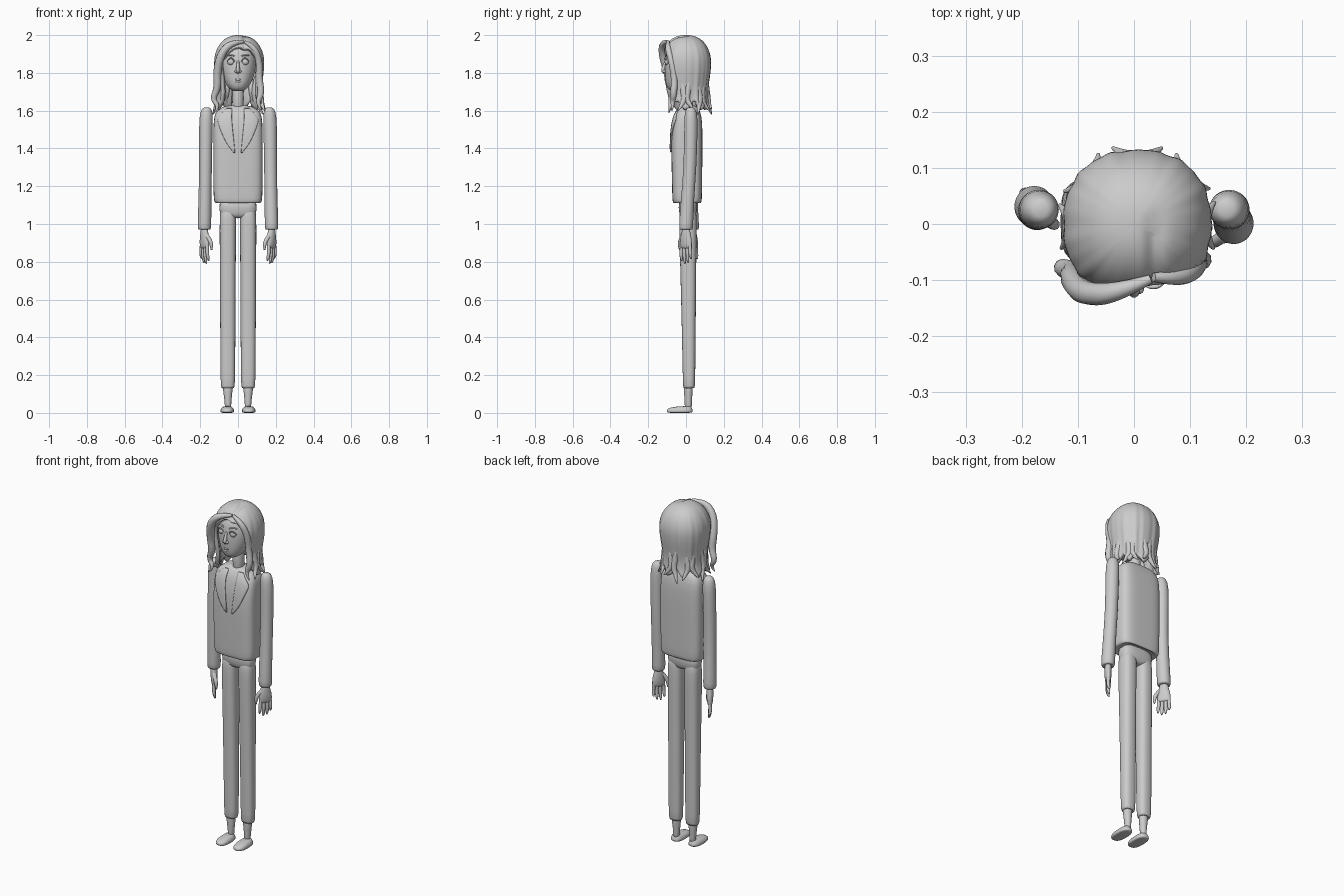
import bpy, bmesh, math
from mathutils import Vector, Matrix
from mathutils.bvhtree import BVHTree


def make(name, verts, faces, sub=0, thick=0, offset=-1):
    me = bpy.data.meshes.new(name)
    me.from_pydata([tuple(v) for v in verts], [], faces)
    bm = bmesh.new()
    bm.from_mesh(me)
    bmesh.ops.remove_doubles(bm, verts=bm.verts, dist=1e-5)
    bmesh.ops.recalc_face_normals(bm, faces=bm.faces)
    bm.to_mesh(me)
    bm.free()
    me.shade_smooth()
    ob = bpy.data.objects.new(name, me)
    bpy.context.collection.objects.link(ob)
    if thick:
        m = ob.modifiers.new("thickness", 'SOLIDIFY')
        m.thickness, m.offset = thick, offset
    if sub:
        ob.modifiers.new("smooth", 'SUBSURF').levels = sub
        ob.modifiers["smooth"].render_levels = sub
    return ob


def se(a, p):
    return math.copysign(abs(a) ** p, a)


def loft(name, rings, n=2.0, seg=24, sub=1, spin=0, pivot=(0, 0)):
    """Stack of superellipse rings (cx, cy, z, rx, ry), closed at both ends."""
    verts, faces = [], []
    rot = Matrix.Rotation(spin, 3, 'Z')
    piv = Vector((pivot[0], pivot[1], 0))
    for cx, cy, z, rx, ry in rings:
        for i in range(seg):
            t = 2 * math.pi * i / seg
            p = Vector((cx + rx * se(math.cos(t), 2 / n), cy + ry * se(math.sin(t), 2 / n), z))
            verts.append(rot @ (p - piv) + piv)
    for k in range(len(rings) - 1):
        for i in range(seg):
            j = (i + 1) % seg
            faces.append((k * seg + i, k * seg + j, (k + 1) * seg + j, (k + 1) * seg + i))
    faces += [tuple(range(seg)), tuple(range((len(rings) - 1) * seg, len(rings) * seg))]
    return make(name, verts, faces, sub)


def tube(name, pts, res=4):
    """Tapered round strand through points (x, y, z, radius)."""
    cu = bpy.data.curves.new(name, 'CURVE')
    cu.dimensions = '3D'
    cu.bevel_depth, cu.bevel_resolution, cu.use_fill_caps = 1.0, 3, True
    sp = cu.splines.new('NURBS')
    sp.points.add(len(pts) - 1)
    for p, (x, y, z, r) in zip(sp.points, pts):
        p.co, p.radius = (x, y, z, 1), r
    sp.use_endpoint_u, sp.order_u, sp.resolution_u = True, 3, res
    ob = bpy.data.objects.new(name, cu)
    bpy.context.collection.objects.link(ob)
    return ob


def ball(name, loc, scale, rot=0):
    bpy.ops.mesh.primitive_uv_sphere_add(segments=24, ring_count=14, location=loc)
    ob = bpy.context.object
    ob.name, ob.scale, ob.rotation_euler = name, scale, (0, rot, 0)
    bpy.ops.object.shade_smooth()
    return ob


# Jacket body, hips and neck
torso = loft("jacket_body", [
    (0, .006, 1.125, .10, .06), (0, .006, 1.108, .116, .07), (0, .006, 1.115, .126, .077),
    (0, .006, 1.15, .13, .079), (0, .005, 1.3, .131, .081), (0, .004, 1.45, .131, .084),
    (0, .008, 1.54, .130, .078), (0, .012, 1.59, .122, .066), (0, .015, 1.615, .095, .05),
    (0, .015, 1.63, .05, .035)], n=4, seg=40)
loft("trouser_seat", [(0, .01, 1.03, .08, .03), (0, .01, 1.045, .094, .043),
                      (0, .01, 1.08, .1, .05), (0, .01, 1.14, .1, .05)], n=3)
loft("neck", [(0, .005, z, .031, .033) for z in (1.58, 1.66, 1.76)])

# Lapels laid on the chest
bpy.context.view_layer.update()
chest = BVHTree.FromObject(torso, bpy.context.evaluated_depsgraph_get())
lapel = [(1.615, .03, .062), (1.585, .032, .085), (1.56, .032, .112), (1.535, .03, .108),
         (1.50, .027, .095), (1.46, .023, .078), (1.42, .019, .058), (1.375, .015, .022)]
for s in (1, -1):
    verts, faces, w = [], [], 6
    for z, a, b in lapel:
        for i in range(w):
            x = s * (a + (b - a) * i / (w - 1))
            hit = chest.ray_cast(Vector((x, -1, z)), Vector((0, 1, 0)))[0]
            verts.append((x, (hit.y if hit else -.03) - .004, z))
    for k in range(len(lapel) - 1):
        for i in range(w - 1):
            q = k * w + i
            faces.append((q, q + 1, q + w + 1, q + w))
    make("lapel", verts, faces, 1, .01, 0)

for s in (1, -1):
    c = s * .054
    # Trouser leg, ankle and foot
    loft("trouser_leg", [
        (c, .016, .135, .022, .02), (c, .016, .125, .034, .029), (c, .016, .15, .039, .033),
        (c, .015, .4, .040, .036), (c, .012, .75, .042, .042), (c, .01, 1.0, .044, .047),
        (c * .98, .01, 1.06, .043, .046), (c * .9, .01, 1.09, .035, .035)], n=2.5)
    loft("ankle", [(c, .012, .16, .027, .025), (c, .012, .12, .026, .024),
                   (c * .98, .012, .05, .016, .018), (c * .98, .012, .015, .018, .02)])
    f = s * .057
    loft("foot", [(f, -.033, 0, .03, .062), (f, -.033, .003, .036, .069), (f, -.033, .018, .036, .069),
                  (f, -.03, .028, .029, .058), (f * .98, .0, .036, .02, .03)], n=2.6)

    # Sleeve
    wy = .0 if s > 0 else .032
    sx, wx = s * .166, s * .178
    ring = [(.166, .025, 1.618, .012, .012), (.166, .025, 1.61, .027, .026),
            (.168, .026, 1.575, .036, .035), (.171, .026, 1.5, .036, .036),
            (.172, .022, 1.3, .034, .034), (.175, .6 * wy + .007, 1.12, .034, .035),
            (.178, wy, .985, .037, .038), (.178, wy, .967, .034, .035), (.178, wy, .972, .02, .02)]
    loft("sleeve", [(s * a, b, z, p, q) for a, b, z, p, q in ring])

    # Hand with four fingers and a thumb, turned so the thumb side points inward
    turn = s * -math.radians(35)
    loft("palm", [(wx, wy, .99, .017, .021), (wx, wy, .955, .018, .024), (wx, wy, .92, .019, .036),
                  (wx, wy, .885, .016, .037), (wx, wy, .868, .011, .034)],
         spin=turn, pivot=(wx, wy))
    rot = Matrix.Rotation(turn, 3, 'Z')
    digits = [[(0, y, .885, .0095), (s * .003, y * 1.1, .85, .0095),
               (-s * .002, y * 1.15, tip + .012, .0085), (-s * .006, y * 1.15, tip, .003)]
              for y, tip in ((-.027, .805), (-.009, .79), (.009, .795), (.026, .815))]
    digits.append([(0, -.02, .94, .012), (-s * .008, -.042, .915, .011),
                   (-s * .012, -.05, .885, .010), (-s * .012, -.048, .862, .004)])
    for k, d in enumerate(digits):
        pts = []
        for x, y, z, r in d:
            p = rot @ Vector((x, y, 0))
            pts.append((wx + p.x, wy + p.y, z, r))
        tube("thumb" if k == 4 else "finger", pts)

# Head, tapering to the chin
loft("head", [
    (0, -.045, 1.703, .018, .02), (0, -.045, 1.708, .036, .045), (0, -.032, 1.73, .060, .073),
    (0, -.022, 1.765, .079, .088), (0, -.018, 1.81, .092, .094), (0, -.015, 1.86, .097, .096),
    (0, -.01, 1.905, .093, .094), (0, -.005, 1.945, .075, .078), (0, 0, 1.968, .04, .04)],
    n=2.2, seg=32)

# Face
for s in (1, -1):
    ball("eye", (s * .038, -.099, 1.858), (.018, .014, .017))
    tube("eyelid", [(s * .018, -.106, 1.858, .002), (s * .024, -.113, 1.877, .004),
                    (s * .05, -.111, 1.878, .004), (s * .058, -.095, 1.858, .002)])
    tube("eyebrow", [(s * .018, -.108, 1.888, .003), (s * .038, -.106, 1.9, .006),
                     (s * .063, -.09, 1.89, .002)])
    ball("nostril", (s * .009, -.115, 1.808), (.009, .01, .008))
    ball("ear", (s * .096, .0, 1.83), (.012, .02, .032))
tube("nose", [(0, -.106, 1.865, .006), (0, -.117, 1.835, .009), (0, -.124, 1.807, .011),
              (0, -.112, 1.799, .005)])
tube("upper_lip", [(-.032, -.092, 1.772, .001), (-.014, -.109, 1.764, .005),
                   (.014, -.109, 1.764, .005), (.032, -.092, 1.772, .001)])
tube("lower_lip", [(-.026, -.093, 1.766, .001), (-.011, -.107, 1.753, .005),
                   (.011, -.107, 1.753, .005), (.026, -.093, 1.766, .001)])


# Hair shell: domed crown, hanging sides and back, arched opening for the face
def hair_point(phi, v):
    if v < .5:
        a = v * math.pi
        r, z = math.sin(a) ** .85, 1.855 + .145 * math.cos(a)
    else:
        h = (v - .5) * 2
        r, z = 1 - .16 * math.sin(h * math.pi * .62) ** 2 + .16 * h ** 4, 1.855 - .25 * h
    r *= 1 + v * (.016 * math.sin(13 * phi) + .012 * math.sin(22 * phi + 1))
    x = .006 + .132 * r * se(math.sin(phi), .88)
    y = -.132 * r * se(math.cos(phi), .88)
    if y < .03 and z > 1.9:
        z -= .010 * math.exp(-((x - .035) / .014) ** 2) * min(1, (.03 - y) / .05)
    return (x, y, z)


verts, faces, N, M = [], [], 120, 30
for i in range(N):
    phi = -math.pi + 2 * math.pi * i / N
    u = abs(phi - math.radians(5)) / math.radians(47)
    low = .95 + .04 * math.sin(9 * phi)
    if u < 1:
        end = .30 + .18 * u * u
    else:
        end = .48 + (low - .48) * min(1, (u - 1) / .25)
    verts += [hair_point(phi, end * k / M) for k in range(M + 1)]
for i in range(N):
    a, b = i * (M + 1), (i + 1) % N * (M + 1)
    faces += [(a + k, b + k, b + k + 1, a + k + 1) for k in range(M)]
make("hair", verts, faces, 0, .022)

# Swept fringe on both sides of the parting
tube("left_fringe", [(.03, -.098, 1.965, .008), (-.035, -.125, 1.962, .018), (-.092, -.125, 1.90, .022),
                     (-.112, -.095, 1.80, .022), (-.108, -.085, 1.72, .02), (-.135, -.075, 1.66, .015),
                     (-.10, -.085, 1.62, .010), (-.125, -.09, 1.59, .003)], 8)
tube("right_fringe", [(.035, -.095, 1.965, .008), (.085, -.098, 1.94, .016), (.114, -.075, 1.86, .018),
                      (.112, -.06, 1.77, .018), (.125, -.065, 1.69, .018), (.10, -.07, 1.64, .012),
                      (.125, -.075, 1.60, .003)], 8)

# Curled lock ends around the hem
for k, deg in enumerate((-78, -98, -120, -145, -168, 168, 145, 122, 100, 78)):
    p = math.radians(deg)
    dx, dy = math.sin(p), -math.cos(p)
    tx, ty = dy * .018 * (-1) ** k, -dx * .018 * (-1) ** k
    drop = (0, .02, -.01)[k % 3]
    tube("hair_lock", [(.006 + dx * r + tx * t, dy * r + ty * t, z, w) for r, t, z, w in (
        (.108, 0, 1.78, .012), (.105, .5, 1.71, .02), (.112, 1, 1.665, .018),
        (.122, .2, 1.63 - drop / 2, .012), (.142, -.8, 1.60 - drop, .003))], 6)
